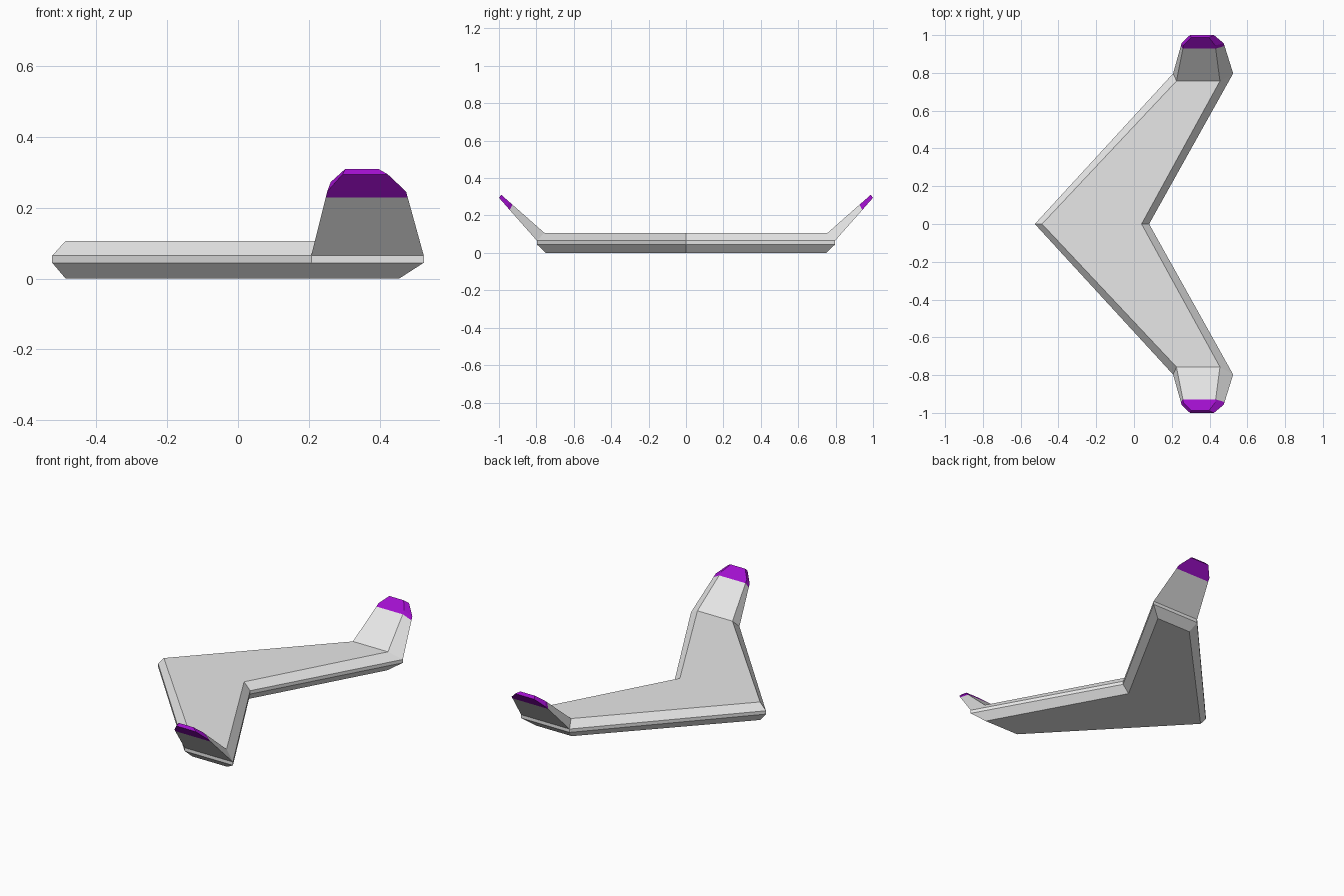
import bpy
from mathutils import Vector

if "Cube" in bpy.data.objects:
    bpy.data.objects.remove(bpy.data.objects["Cube"])


def material(name, rgb):
    m = bpy.data.materials.new(name)
    m.diffuse_color = (*rgb, 1)
    m.use_nodes = True
    m.node_tree.nodes["Principled BSDF"].inputs["Base Color"].default_value = m.diffuse_color
    return m


grey = material("light_grey", (0.8, 0.8, 0.8))
purple = material("purple", (0.36, 0.005, 0.62))


def loft(name, rings, mat, end_faces=()):
    """Skin closed rings for the +y half, add chosen end faces, mirror across y."""
    n = len(rings[0])
    verts = [p for r in rings for p in r]
    faces = []
    for k in range(len(rings) - 1):
        a, b = k * n, (k + 1) * n
        for i in range(n):
            j = (i + 1) % n
            faces.append((a + i, a + j, b + j, b + i))
    last = (len(rings) - 1) * n
    faces += [tuple(last + i for i in f) for f in end_faces]
    mesh = bpy.data.meshes.new(name)
    mesh.from_pydata([tuple(v) for v in verts], [], faces)
    mesh.materials.append(mat)
    ob = bpy.data.objects.new(name, mesh)
    bpy.context.collection.objects.link(ob)
    mir = ob.modifiers.new("mirror", 'MIRROR')
    mir.use_axis = (False, True, False)
    mir.use_clip = True
    return ob


def wing_section(front, rear, front_in, rear_in, y_mid, y_top, y_low):
    """Eight-sided section: thin edge band, bevelled to flat top and bottom."""
    return [Vector(p) for p in (
        (front, y_mid, 0.045), (front, y_mid, 0.065),
        (front_in, y_top, 0.107), (rear_in, y_top, 0.107),
        (rear, y_mid, 0.065), (rear, y_mid, 0.045),
        (rear_in, y_low, 0), (front_in, y_low, 0))]


def fin_section(outer, inner):
    """Four-sided section from (x front, x rear, y, z) of outer and inner side."""
    (f, r, y, z), (fi, ri, yi, zi) = outer, inner
    return [Vector(p) for p in ((f, y, z), (fi, yi, zi), (ri, yi, zi), (r, y, z))]


# Swept main wing
root = wing_section(-0.525, 0.08, -0.487, 0.04, 0, 0, 0)
end = wing_section(0.207, 0.525, 0.225, 0.455, 0.797, 0.757, 0.75)
loft("main_wing", [root, end], grey, [(0, 1, 4, 5), (0, 5, 6, 7)])

# Upturned winglets, grey up to the painted tip
base = end[1:5]
shoulder = fin_section((0.252, 0.475, 0.957, 0.246), (0.262, 0.43, 0.945, 0.273))
tip = fin_section((0.296, 0.423, 1.0, 0.295), (0.303, 0.397, 0.987, 0.31))
paint_line = [a.lerp(b, 0.91) for a, b in zip(base, shoulder)]
loft("winglets", [base, paint_line], grey)

# Purple winglet tips
loft("winglet_tips", [paint_line, shoulder, tip], purple, [(0, 1, 2, 3)])
